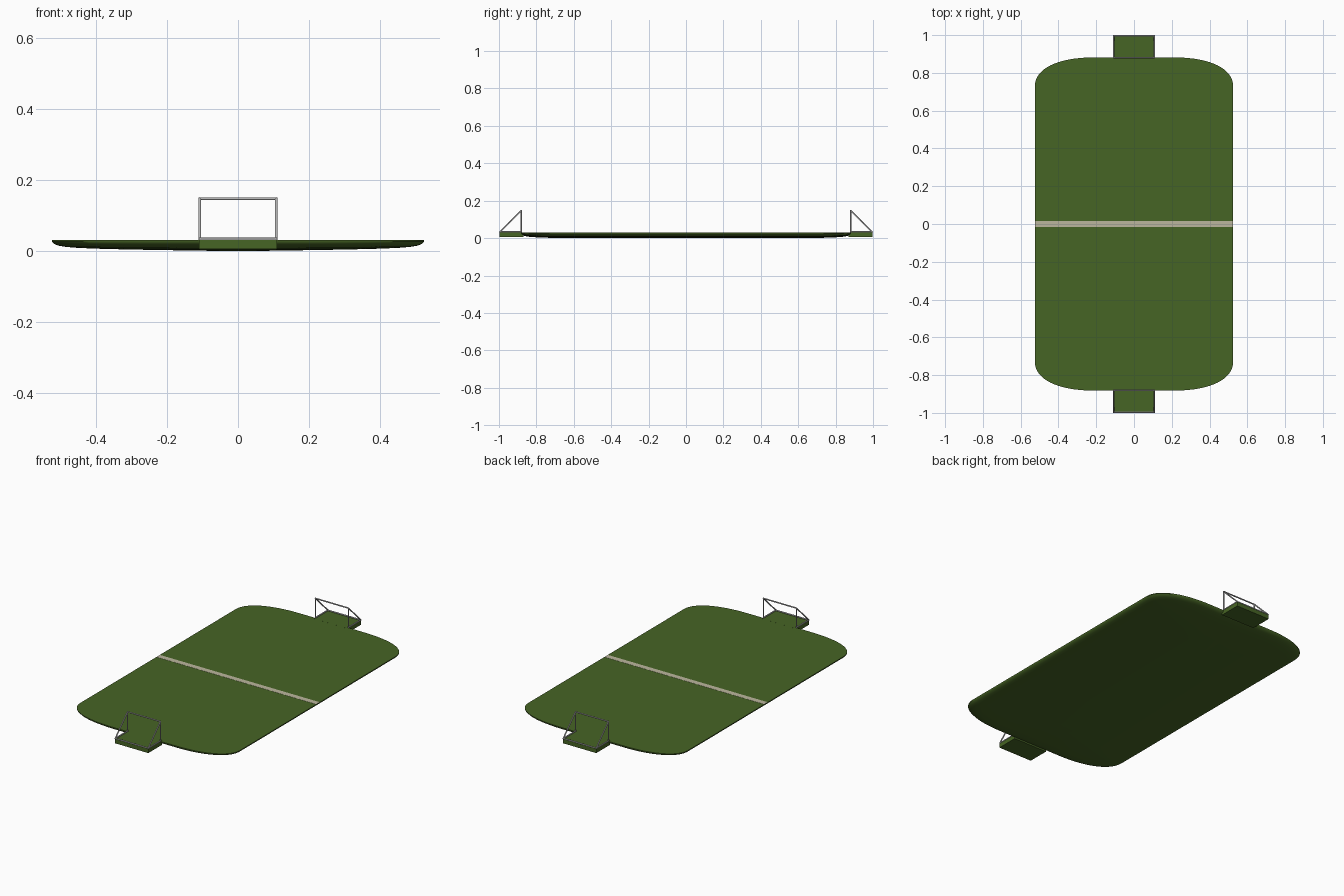
import bpy, bmesh, math
from mathutils import Vector

if "Cube" in bpy.data.objects:
    bpy.data.objects.remove(bpy.data.objects["Cube"])


def material(name, rgb):
    m = bpy.data.materials.new(name)
    m.diffuse_color = (*rgb, 1)
    m.use_nodes = True
    m.node_tree.nodes["Principled BSDF"].inputs["Base Color"].default_value = m.diffuse_color
    return m


GRASS = material("grass green", (0.062, 0.128, 0.018))
CHALK = material("chalk line", (0.50, 0.47, 0.34))
METAL = material("goal metal", (0.48, 0.48, 0.48))


def finish(bm, name, mat, smooth=True):
    bmesh.ops.recalc_face_normals(bm, faces=bm.faces)
    me = bpy.data.meshes.new(name)
    bm.to_mesh(me)
    bm.free()
    ob = bpy.data.objects.new(name, me)
    bpy.context.collection.objects.link(ob)
    me.materials.append(mat)
    if smooth:
        bpy.ops.object.select_all(action='DESELECT')
        bpy.context.view_layer.objects.active = ob
        ob.select_set(True)
        bpy.ops.object.shade_smooth_by_angle(angle=math.radians(40))
    return ob


def box(name, lo, hi, mat):
    bm = bmesh.new()
    bmesh.ops.create_cube(bm, size=1)
    for v in bm.verts:
        v.co = [(a + b) / 2 + c * (b - a) for a, b, c in zip(lo, hi, v.co)]
    return finish(bm, name, mat, False)


def outline(hx, hy, n=20):
    """Rounded rectangle with long soft corners (wide in x, short in y)."""
    rx, ry = hx * 0.62, hy * 0.18
    pts = []
    for k, (sx, sy) in enumerate([(1, 1), (-1, 1), (-1, -1), (1, -1)]):
        for i in range(n + 1):
            a = math.pi / 2 * (i if k % 2 == 0 else n - i) / n
            x = hx - rx + rx * abs(math.cos(a)) ** (2 / 2.3)
            y = hy - ry + ry * abs(math.sin(a)) ** (2 / 2.3)
            pts.append((sx * x, sy * y))
    return pts


# Pitch: flat top, shallow bowl-shaped underside (inset x, inset y, z)
profile = [(0, 0, 0.03), (0, 0, 0.026), (0.005, 0.004, 0.020), (0.018, 0.012, 0.0145),
           (0.04, 0.022, 0.0108), (0.075, 0.036, 0.008), (0.14, 0.06, 0.0055),
           (0.22, 0.10, 0.0035), (0.34, 0.16, 0.0015), (0.44, 0.22, 0)]
bm = bmesh.new()
rings = [[bm.verts.new((x, y, z)) for x, y in outline(0.525 - dx, 0.882 - dy)]
         for dx, dy, z in profile]
for a, b in zip(rings, rings[1:]):
    for i in range(len(a)):
        j = (i + 1) % len(a)
        bm.faces.new((a[i], a[j], b[j], b[i]))
bm.faces.new(rings[0])
bm.faces.new(rings[-1])
finish(bm, "pitch", GRASS)

# Halfway line plate
box("halfway_line", (-0.524, -0.016, 0.029), (0.524, 0.016, 0.0308), CHALK)


def bar(bm, p, q, r=0.0038):
    p, q = Vector(p), Vector(q)
    d = q - p
    mat = d.to_track_quat('Z', 'Y').to_matrix().to_4x4()
    mat.translation = (p + q) / 2
    bmesh.ops.create_cone(bm, cap_ends=True, segments=10, radius1=r, radius2=r,
                          depth=d.length + r, matrix=mat)


# Goals: grass pad plus tubular frame at each end
X, YF, YB, ZB, ZT = 0.108, 0.881, 0.996, 0.033, 0.147
for s, end in ((-1, "front"), (1, "back")):
    y0, y1 = sorted((s * 0.87, s * 0.998))
    box(end + "_goal_pad", (-0.11, y0, 0.005), (0.11, y1, 0.0302), GRASS)
    bm = bmesh.new()
    for x in (-X, X):
        bar(bm, (x, s * YF, ZB), (x, s * YF, ZT))   # post
        bar(bm, (x, s * YF, ZT), (x, s * YB, ZB))   # sloping stay
        bar(bm, (x, s * YF, ZB), (x, s * YB, ZB))   # side ground rail
    bar(bm, (-X, s * YF, ZT), (X, s * YF, ZT))      # crossbar
    bar(bm, (-X, s * YB, ZB), (X, s * YB, ZB))      # back ground rail
    finish(bm, end + "_goal_frame", METAL)
